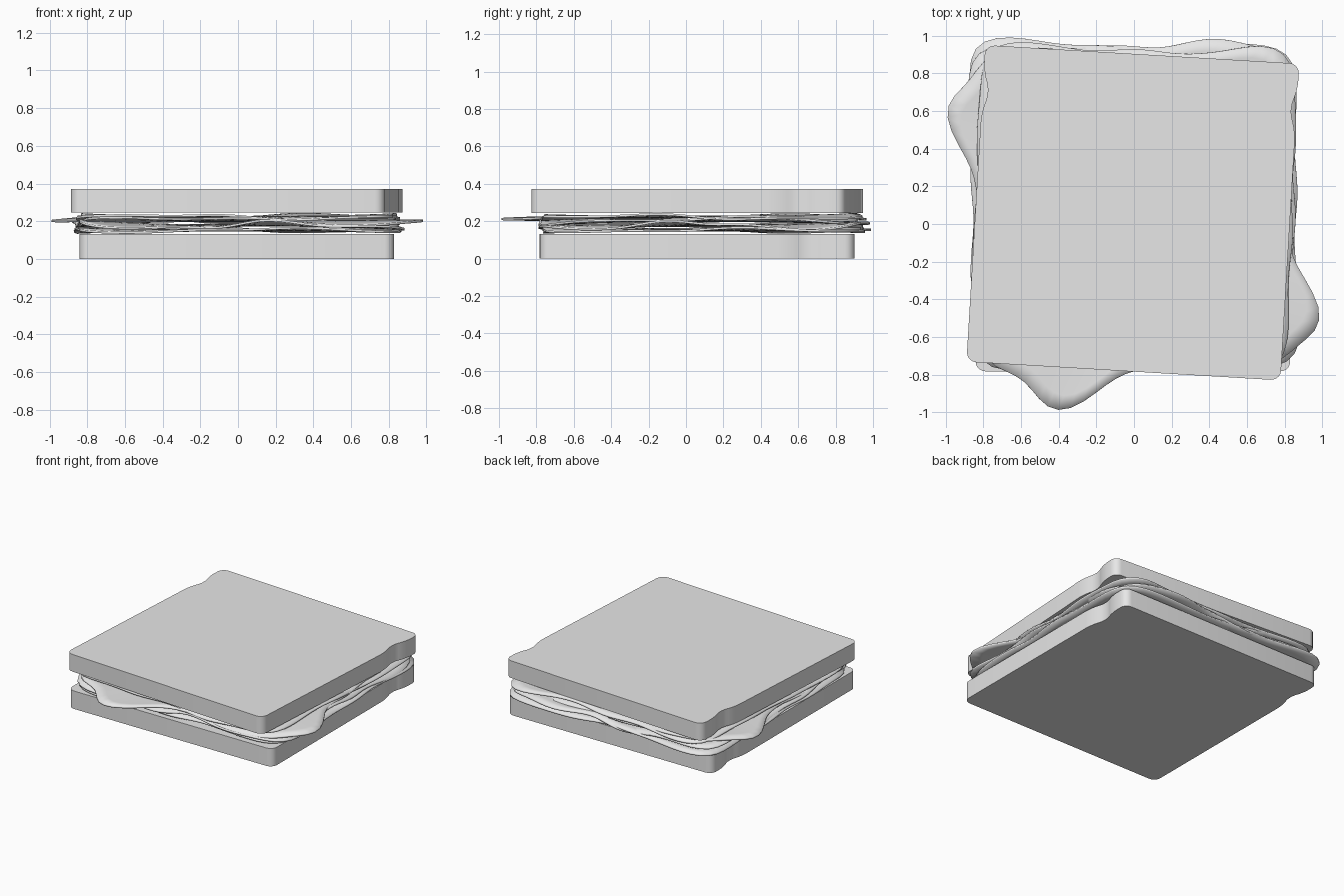
import bpy, bmesh
from math import sin, cos, pi, radians, exp

cube = bpy.data.objects.get("Cube")
if cube:
    bpy.data.objects.remove(cube, do_unlink=True)

GREY = (0.8, 0.8, 0.8, 1)
mat = bpy.data.materials.new("plain grey")
mat.use_nodes = True
mat.diffuse_color = GREY
mat.node_tree.nodes["Principled BSDF"].inputs["Base Color"].default_value = GREY

CENTRE_Y = 0.06


def finish(bm, name, location, turn=0, angle=30):
    bmesh.ops.recalc_face_normals(bm, faces=bm.faces)
    mesh = bpy.data.meshes.new(name)
    bm.to_mesh(mesh)
    bm.free()
    mesh.materials.append(mat)
    obj = bpy.data.objects.new(name, mesh)
    bpy.context.collection.objects.link(obj)
    obj.location = location
    obj.rotation_euler.z = radians(turn)
    bpy.ops.object.select_all(action="DESELECT")
    obj.select_set(True)
    bpy.context.view_layer.objects.active = obj
    bpy.ops.object.shade_smooth_by_angle(angle=radians(angle))
    return obj


# Bread slice: mirrored outline with a notch under each top corner, then extruded
def bread(name, z, thickness, turn):
    half = [(0.835, -0.842), (0.835, 0.48), (0.797, 0.6), (0.835, 0.7), (0.835, 0.842)]
    outline = half + [(-x, y) for x, y in reversed(half)]
    bm = bmesh.new()
    bm.faces.new([bm.verts.new((x, y, 0)) for x, y in outline])
    bmesh.ops.bevel(bm, geom=bm.verts[:], offset=0.052, segments=5,
                    profile=0.5, affect="VERTICES")
    extruded = bmesh.ops.extrude_face_region(bm, geom=bm.faces[:])
    top = [v for v in extruded["geom"] if isinstance(v, bmesh.types.BMVert)]
    bmesh.ops.translate(bm, verts=top, vec=(0, 0, thickness))
    finish(bm, name, (-0.006, CENTRE_Y, z), turn)


# Thin wavy filling: rounded square with lobes, each lobe = (degrees, reach, spread)
def filling(name, z, half_x, half_y, shift_y, lobes, wave, count, phase, turn=0):
    steps, rings, power = 120, 14, 10

    def radius(a):
        r = (abs(cos(a) / half_x) ** power + abs(sin(a) / half_y) ** power) ** (-1 / power)
        for degrees, reach, spread in lobes:
            gap = (a - radians(degrees) + pi) % (2 * pi) - pi
            r += reach * exp(-(gap / radians(spread)) ** 2 / 2)
        return r + 0.008 * sin(11 * a + phase)

    bm = bmesh.new()
    middle = bm.verts.new((0, 0, 0))
    previous = None
    for k in range(1, rings + 1):
        t = k / rings
        ring = []
        for i in range(steps):
            a = 2 * pi * i / steps
            r = radius(a) * t
            ripple = sin(count * a + phase) + 0.5 * sin((2 * count + 1) * a - phase)
            ring.append(bm.verts.new((r * cos(a), r * sin(a), wave * t ** 3 * ripple)))
        for i in range(steps):
            j = (i + 1) % steps
            if previous:
                bm.faces.new((previous[i], ring[i], ring[j], previous[j]))
            else:
                bm.faces.new((middle, ring[i], ring[j]))
        previous = ring
    obj = finish(bm, name, (0, CENTRE_Y + shift_y, z), turn, 60)
    shell = obj.modifiers.new("thickness", "SOLIDIFY")
    shell.thickness = 0.012
    shell.offset = 0


bread("bottom_bread", 0, 0.132, 0)
bread("top_bread", 0.245, 0.127, -3.4)

filling("lower_slice", 0.152, 0.86, 0.85, 0.03,
        [(128, 0.07, 9), (55, 0.03, 8)], 0.009, 4, 0.6)
filling("middle_slice", 0.178, 0.85, 0.86, 0.02,
        [(142, 0.05, 8), (-38, 0.04, 6), (65, 0.04, 8)], 0.018, 5, 2)
filling("leaf", 0.202, 0.83, 0.83, 0,
        [(-111, 0.24, 8), (151.5, 0.19, 7), (-29.5, 0.17, 7), (120, 0.06, 9)],
        0.018, 3, 1)
filling("upper_slice", 0.222, 0.84, 0.84, 0.02,
        [(130, 0.03, 8), (52, 0.06, 6)], 0.011, 4, 3, -2)
